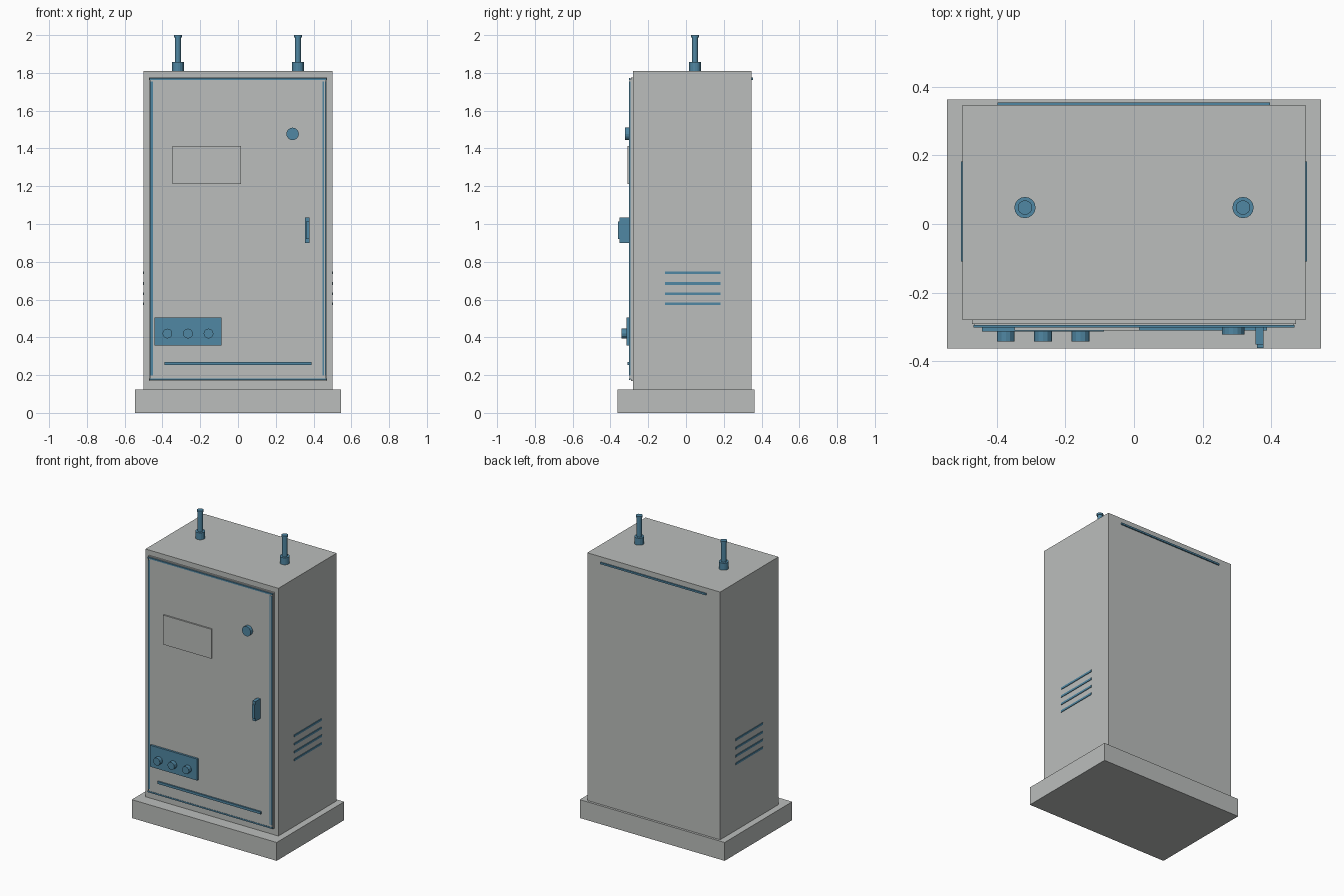
import bpy, math

if "Cube" in bpy.data.objects:
    bpy.data.objects.remove(bpy.data.objects["Cube"])


def material(name, rgb):
    m = bpy.data.materials.new(name)
    m.diffuse_color = (*rgb, 1)
    m.use_nodes = True
    m.node_tree.nodes["Principled BSDF"].inputs["Base Color"].default_value = m.diffuse_color
    return m


GREY = material("cabinet grey", (0.497, 0.515, 0.503))
BLUE = material("trim blue", (0.08, 0.242, 0.366))


def finish(obj, name, mat):
    obj.name = name
    obj.data.materials.append(mat)
    return obj


def box(name, x, y, z, mat):
    """Box from (min, max) ranges."""
    bpy.ops.mesh.primitive_cube_add(size=1)
    o = bpy.context.object
    for v in o.data.vertices:
        v.co = [r[0] + (c + 0.5) * (r[1] - r[0]) for c, r in zip(v.co, (x, y, z))]
    return finish(o, name, mat)


def cylinder(name, centre, radius, depth, mat, sides=12, facing_front=False):
    rot = (math.pi / 2, 0, 0) if facing_front else (0, 0, 0)
    bpy.ops.mesh.primitive_cylinder_add(vertices=sides, radius=radius, depth=depth,
                                        location=centre, rotation=rot)
    return finish(bpy.context.object, name, mat)


# Plinth, cabinet and door
box("plinth", (-0.545, 0.545), (-0.363, 0.363), (0, 0.125), GREY)
box("cabinet_body", (-0.5, 0.5), (-0.28, 0.347), (0.125, 1.81), GREY)
box("door_frame", (-0.472, 0.472), (-0.291, -0.28), (0.17, 1.775), GREY)
box("door_leaf", (-0.465, 0.465), (-0.3, -0.291), (0.18, 1.765), GREY)

# Seam strips around the door
SEAM = (-0.302, -0.294)
box("seam_top", (-0.468, 0.468), SEAM, (1.762, 1.772), BLUE)
box("seam_bottom", (-0.468, 0.468), SEAM, (0.173, 0.183), BLUE)
box("seam_left", (-0.467, -0.451), SEAM, (0.197, 1.755), BLUE)
box("seam_right_inner", (0.448, 0.456), SEAM, (0.197, 1.755), BLUE)
box("seam_right_outer", (0.46, 0.467), SEAM, (0.197, 1.755), BLUE)

# Door fittings
box("label_plate", (-0.348, 0.016), (-0.31, -0.3), (1.213, 1.413), GREY)
box("lower_bar", (-0.39, 0.388), (-0.31, -0.3), (0.254, 0.27), BLUE)
box("control_panel", (-0.443, -0.088), (-0.314, -0.3), (0.358, 0.504), BLUE)
for i, x in enumerate((-0.374, -0.265, -0.156)):
    cylinder(f"knob_{i + 1}", (x, -0.327, 0.42), 0.026, 0.03, BLUE, 12, True)
cylinder("lock_button", (0.289, -0.311, 1.477), 0.033, 0.024, BLUE, 16, True)
box("handle", (0.354, 0.378), (-0.352, -0.3), (0.9, 1.034), BLUE)
box("handle_grip", (0.359, 0.378), (-0.361, -0.352), (0.92, 1.014), BLUE)

# Side vents, mirrored left and right
for side, s in (("left", -1), ("right", 1)):
    for i, z in enumerate((0.578, 0.631, 0.685, 0.742)):
        box(f"vent_{side}_{i + 1}", tuple(sorted((s * 0.495, s * 0.504))),
            (-0.11, 0.183), (z - 0.007, z + 0.007), BLUE)

    # Antennas on the roof
    x = s * 0.318
    cylinder(f"antenna_socket_{side}", (x, 0.048, 1.832), 0.031, 0.05, BLUE, 16)
    cylinder(f"antenna_rod_{side}", (x, 0.048, 1.92), 0.016, 0.14, BLUE, 12)
    cylinder(f"antenna_cap_{side}", (x, 0.048, 1.994), 0.021, 0.012, BLUE, 16)

# Strip along the top of the back
box("back_strip", (-0.398, 0.397), (0.34, 0.355), (1.763, 1.775), BLUE)
